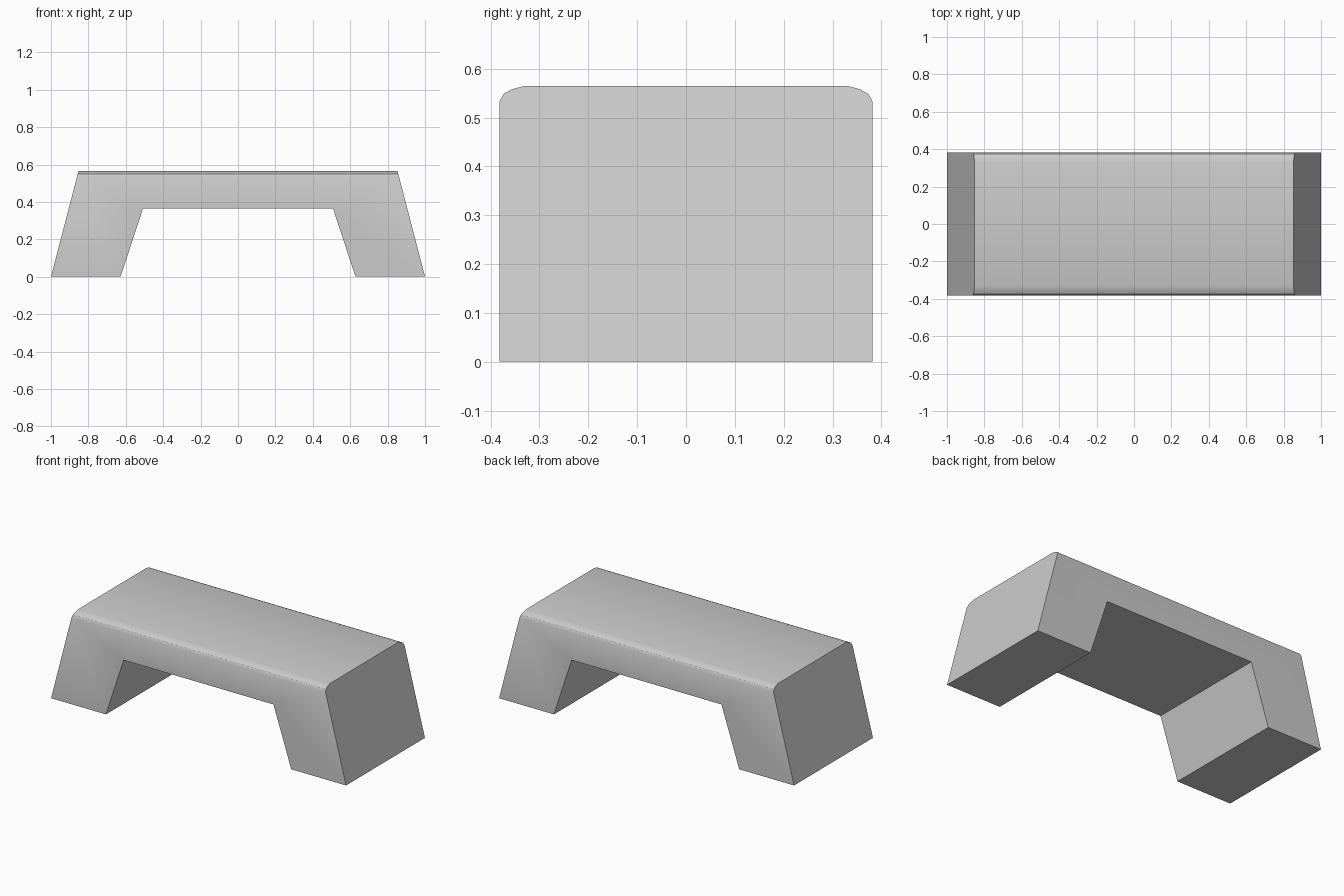
import bpy
import bmesh
import math

if "Cube" in bpy.data.objects:
    bpy.data.objects.remove(bpy.data.objects["Cube"], do_unlink=True)

HEIGHT, DEPTH = 0.565, 0.382


def half_length(z):
    """Half length of the step at height z, between the sloping ends."""
    return 1 - 0.147 * z / HEIGHT


# Rounded shoulder, from the upright side to the flat top: (y, z)
shoulder = [(DEPTH, 0.533), (0.373, 0.549), (0.356, 0.558), (0.33, HEIGHT)]

# Arched side outline: (x, z), mirrored to the other foot
base_z = shoulder[0][1]
half = [(0.508, 0.365), (0.628, 0), (1, 0), (half_length(base_z), base_z)]
outline = half + [(-x, z) for x, z in reversed(half)]

# Arched body extruded from front to back
bm = bmesh.new()
front = bm.faces.new([bm.verts.new((x, -DEPTH, z)) for x, z in outline])
grown = bmesh.ops.extrude_face_region(bm, geom=[front], use_keep_orig=True)["geom"]
for v in grown:
    if isinstance(v, bmesh.types.BMVert):
        v.co.y = DEPTH

# Top face raised row by row to round the long edges
bm.normal_update()
top = max(bm.faces, key=lambda f: f.calc_center_median().z)
for y, z in shoulder[1:]:
    top = bmesh.ops.extrude_discrete_faces(bm, faces=[top])["faces"][0]
    for v in top.verts:
        v.co = (math.copysign(half_length(z), v.co.x), math.copysign(y, v.co.y), z)
bmesh.ops.recalc_face_normals(bm, faces=bm.faces[:])

# Merge the strips of each flat sloping end into one face
bm.normal_update()
for side in (-1, 1):
    end = [f for f in bm.faces if f.normal.x * side > 0.9
           and f.calc_center_median().x * side > 0.7]
    bmesh.ops.dissolve_faces(bm, faces=end)

mesh = bpy.data.meshes.new("step_platform")
bm.to_mesh(mesh)
bm.free()
step = bpy.data.objects.new("step_platform", mesh)
bpy.context.collection.objects.link(step)

# Plain grey finish
grey = bpy.data.materials.new("light_grey")
grey.use_nodes = True
colour = (0.6, 0.6, 0.6, 1)
grey.diffuse_color = colour
grey.node_tree.nodes["Principled BSDF"].inputs["Base Color"].default_value = colour
mesh.materials.append(grey)

# Smooth shoulders, sharp corners
bpy.ops.object.select_all(action="DESELECT")
step.select_set(True)
bpy.context.view_layer.objects.active = step
bpy.ops.object.shade_smooth_by_angle(angle=math.radians(30))
